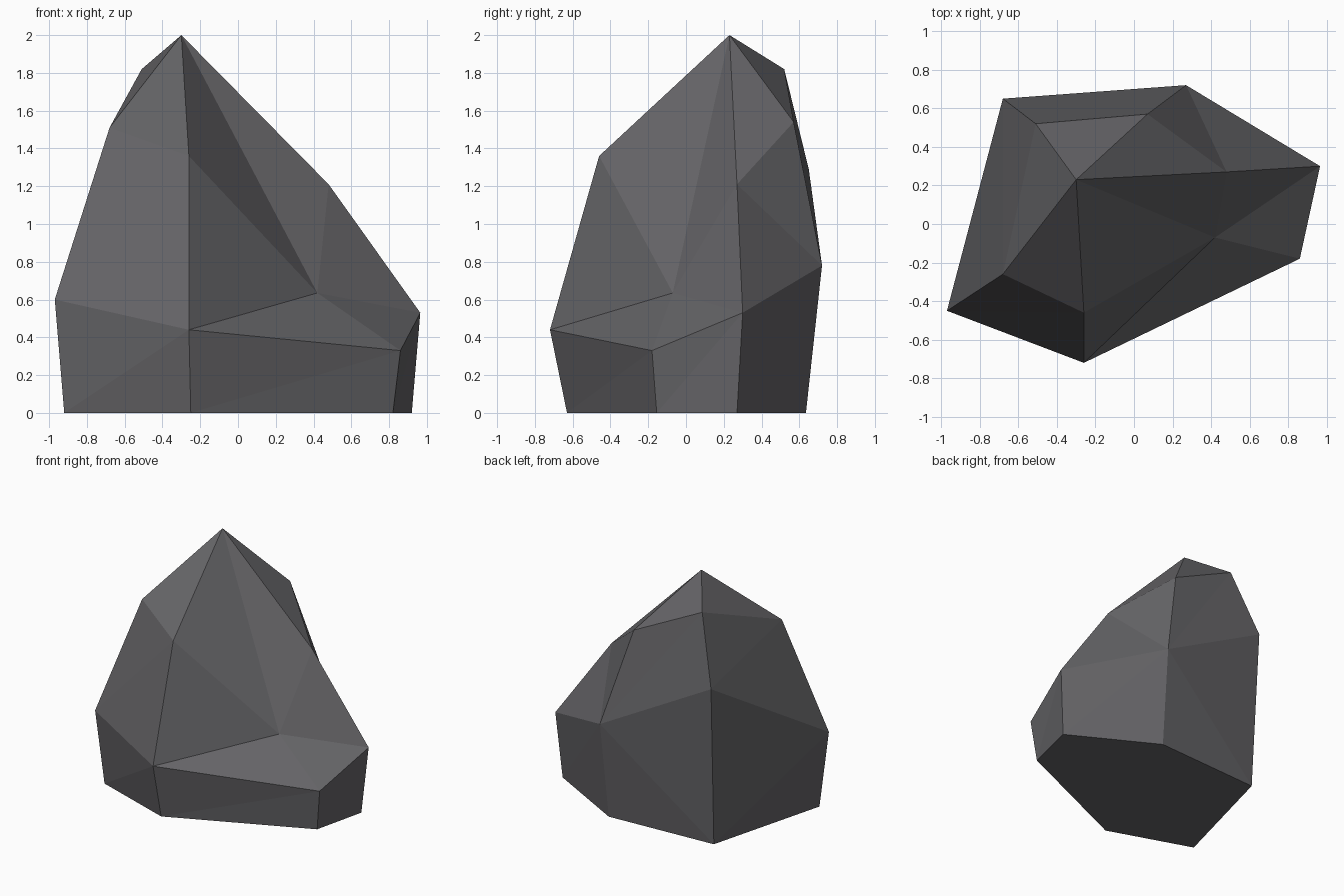
import bpy
import bmesh

cube = bpy.data.objects.get("Cube")
if cube:
    bpy.data.objects.remove(cube, do_unlink=True)


def make_material(name, colour):
    material = bpy.data.materials.new(name)
    material.use_nodes = True
    material.diffuse_color = colour
    material.node_tree.nodes["Principled BSDF"].inputs["Base Color"].default_value = colour
    return material


# Six-cornered cross-sections of the boulder, each running from the front
# right corner counter-clockwise when seen from above
ground_ring = [(-.92, -.4, 0), (-.25, -.63, 0), (.82, -.155, 0),
               (.92, .27, 0), (.25, .635, 0), (-.66, .585, 0)]
waist_ring = [(-.97, -.45, .6), (-.26, -.72, .44), (.86, -.18, .33),
              (.965, .3, .53), (.27, .72, .78), (-.68, .65, 1.29)]
shoulder_ring = [(-.68, -.26, 1.51), (-.26, -.46, 1.36), (.42, -.07, .635),
                 (.48, .27, 1.21), (.07, .57, 1.54), (-.51, .52, 1.82)]
peak_point = (-.3, .23, 2)


def join_rings(bm, lower, upper, splits):
    """Bridge two rings with triangles; 'r' splits a panel from its lower
    start corner, 'f' from its lower end corner."""
    count = len(lower)
    for i, split in enumerate(splits):
        j = (i + 1) % count
        a, b, c, d = lower[i], lower[j], upper[j], upper[i]
        triangles = ((a, b, c), (a, c, d)) if split == "r" else ((a, b, d), (b, c, d))
        for triangle in triangles:
            bm.faces.new(triangle)


# Boulder: flat base, steep foot, chipped body and a pointed cap
bm = bmesh.new()
ground, waist, shoulder = (
    [bm.verts.new(point) for point in ring]
    for ring in (ground_ring, waist_ring, shoulder_ring))
peak = bm.verts.new(peak_point)

bm.faces.new(ground[::-1])
join_rings(bm, ground, waist, "rrrrfr")
join_rings(bm, waist, shoulder, "rrffrr")
for i, corner in enumerate(shoulder):
    bm.faces.new((corner, shoulder[(i + 1) % len(shoulder)], peak))

# The left-hand panel behind the shoulder folds from its rear waist corner
bmesh.ops.recalc_face_normals(bm, faces=bm.faces)
for face in bm.faces:
    face.smooth = False

mesh = bpy.data.meshes.new("boulder")
bm.to_mesh(mesh)
bm.free()
mesh.materials.append(make_material("dark grey stone", (.13, .128, .136, 1)))
boulder = bpy.data.objects.new("boulder", mesh)
bpy.context.collection.objects.link(boulder)
